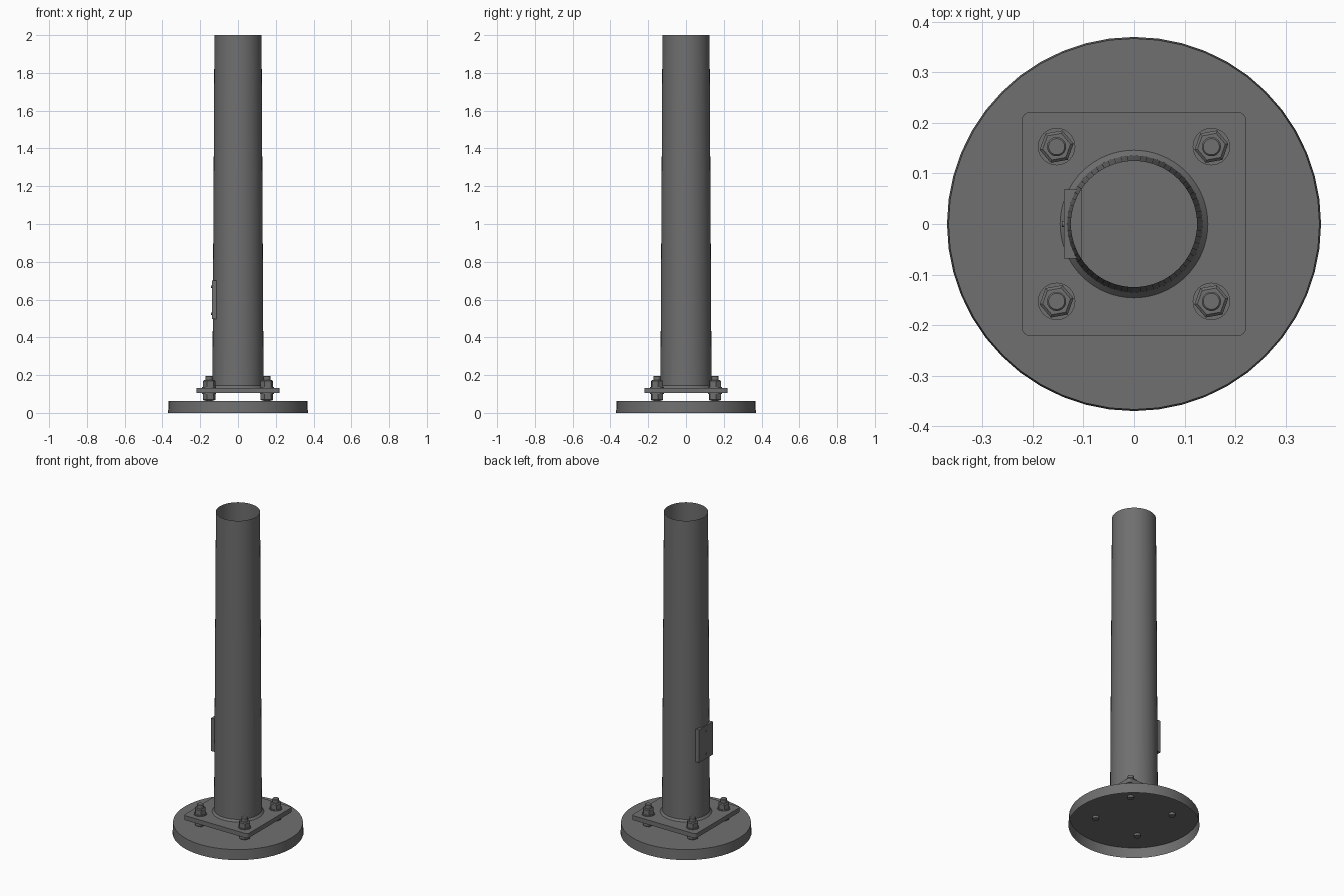
import bpy, bmesh, math

cube = bpy.data.objects.get("Cube")
if cube:
    bpy.data.objects.remove(cube, do_unlink=True)

GREY = 0.16
steel = bpy.data.materials.new("dark_grey_steel")
steel.use_nodes = True
steel.diffuse_color = (GREY, GREY, GREY, 1)
steel.node_tree.nodes["Principled BSDF"].inputs["Base Color"].default_value = (GREY, GREY, GREY, 1)


def finish(name, bm):
    mesh = bpy.data.meshes.new(name)
    bm.to_mesh(mesh)
    bm.free()
    mesh.materials.append(steel)
    obj = bpy.data.objects.new(name, mesh)
    bpy.context.collection.objects.link(obj)
    bpy.ops.object.select_all(action="DESELECT")
    bpy.context.view_layer.objects.active = obj
    obj.select_set(True)
    bpy.ops.object.shade_smooth_by_angle(angle=math.radians(30))
    return obj


def turned(name, profile, sides, centre=(0, 0), turn=0, cap_bottom=True, cap_top=True):
    """Stack of rings from (radius, z) pairs, closed at the chosen ends."""
    bm = bmesh.new()
    rings = []
    for r, z in profile:
        angles = [turn + math.tau * i / sides for i in range(sides)]
        rings.append([bm.verts.new((centre[0] + r * math.cos(a), centre[1] + r * math.sin(a), z))
                      for a in angles])
    for low, high in zip(rings, rings[1:]):
        for i in range(sides):
            j = (i + 1) % sides
            bm.faces.new((low[i], low[j], high[j], high[i]))
    if cap_bottom:
        bm.faces.new(rings[0][::-1])
    if cap_top:
        bm.faces.new(rings[-1])
    return finish(name, bm)


def block(low, high):
    bm = bmesh.new()
    bmesh.ops.create_cube(bm, size=1)
    for v in bm.verts:
        v.co = [(a + b) / 2 + c * (b - a) for a, b, c in zip(low, high, v.co)]
    return bm


# Round foundation, hollow underneath, and thin tapered tube open at the top
turned("foundation_disc", [(0.37, 0), (0.367, 0.064)], 48, cap_bottom=False)
turned("tapered_pole", [(0.1354, 0.133), (0.1247, 2.0)], 64, cap_bottom=False, cap_top=False)
turned("weld_collar", [(0.146, 0.133), (0.135, 0.145)], 64, cap_bottom=False, cap_top=False)

# Square base plate with rounded corners
bm = block((-0.221, -0.221, 0.105), (0.221, 0.221, 0.133))
uprights = [e for e in bm.edges if abs(e.verts[0].co.z - e.verts[1].co.z) > 0.01]
bmesh.ops.bevel(bm, geom=uprights, offset=0.014, segments=4, profile=0.5, affect="EDGES")
finish("base_plate", bm)

# Anchor studs with washers and nuts above and below the plate
for sx, side in ((-1, "right"), (1, "left")):
    for sy, end in ((-1, "front"), (1, "back")):
        spot = (sx * 0.153, sy * 0.153)
        tag = f"{end}_{side}"
        turned(f"stud_{tag}", [(0.019, 0.05), (0.019, 0.193), (0.016, 0.196)], 20, spot)
        turned(f"upper_washer_{tag}", [(0.037, 0.133), (0.037, 0.138)], 24, spot)
        turned(f"upper_nut_{tag}", [(0.034, 0.138), (0.034, 0.168), (0.028, 0.173)], 6, spot, 0.18)
        turned(f"lower_washer_{tag}", [(0.037, 0.1), (0.037, 0.105)], 24, spot)
        turned(f"lower_nut_{tag}", [(0.028, 0.065), (0.034, 0.07), (0.034, 0.1)], 6, spot, 0.18)

# Access door on the side of the pole, with two screws
finish("access_door", block((-0.138, -0.068, 0.497), (-0.104, 0.068, 0.702)))
for name, z in (("lower_door_screw", 0.525), ("upper_door_screw", 0.668)):
    screw = turned(name, [(0.006, 0), (0.006, 0.005)], 12)
    screw.rotation_euler.y = -math.pi / 2
    screw.location = (-0.137, 0, z)
